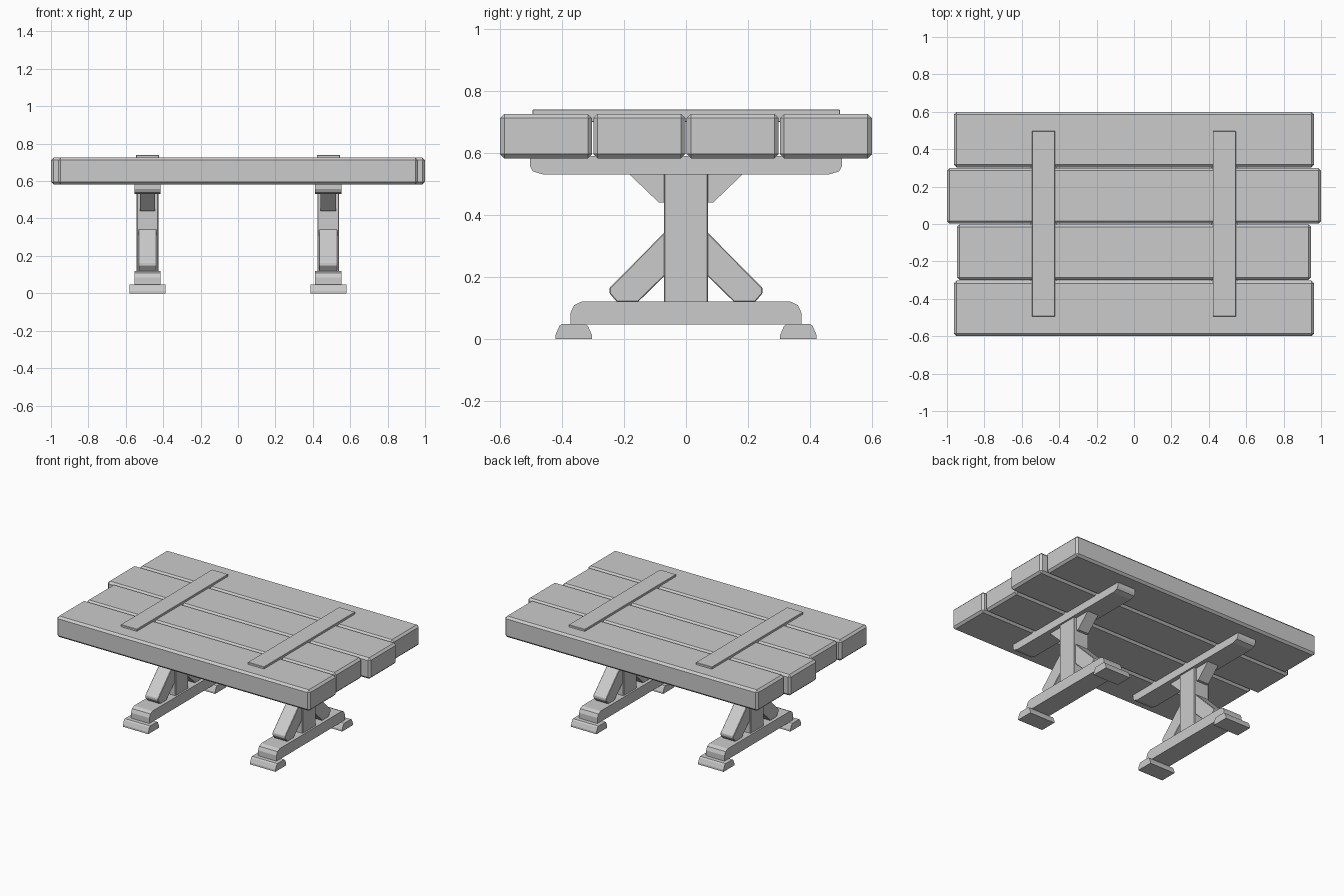
import bpy, bmesh

if "Cube" in bpy.data.objects:
    bpy.data.objects.remove(bpy.data.objects["Cube"])


def finish(bm, name, bevel):
    bmesh.ops.recalc_face_normals(bm, faces=bm.faces)
    mesh = bpy.data.meshes.new(name)
    bm.to_mesh(mesh)
    bm.free()
    obj = bpy.data.objects.new(name, mesh)
    bpy.context.collection.objects.link(obj)
    if bevel:
        mod = obj.modifiers.new("Chamfer", 'BEVEL')
        mod.width = bevel
        mod.segments = 1
        mod.limit_method = 'ANGLE'
    return obj


def extrude_profile(name, pts, xc, width, bevel=0.0):
    """Extrude a (y, z) outline along x, centred on xc."""
    bm = bmesh.new()
    face = bm.faces.new([bm.verts.new((xc - width / 2, y, z)) for y, z in pts])
    ret = bmesh.ops.extrude_face_region(bm, geom=[face])
    verts = [g for g in ret["geom"] if isinstance(g, bmesh.types.BMVert)]
    bmesh.ops.translate(bm, verts=verts, vec=(width, 0, 0))
    return finish(bm, name, bevel)


def box(name, xc, width, y0, y1, z0, z1, bevel=0.0):
    return extrude_profile(name, [(y0, z0), (y1, z0), (y1, z1), (y0, z1)],
                           xc, width, bevel)


def symmetric(half):
    """Complete a half outline (negative y) by mirroring it across y = 0."""
    return half + [(-y, z) for y, z in reversed(half)]


# Table top: four chunky planks of uneven length
for i, length in enumerate((1.926, 1.894, 2.0, 1.926)):
    y0 = -0.6 + 0.301 * i
    box(f"plank_{i + 1}", 0, length, y0, y0 + 0.297, 0.582, 0.726, 0.014)

# Outlines shared by both trestles
beam = symmetric([(-0.504, 0.59), (-0.504, 0.558), (-0.494, 0.54), (-0.46, 0.53)])
sill = symmetric([(-0.372, 0.046), (-0.372, 0.085), (-0.361, 0.109), (-0.337, 0.12)])
foot = [(-0.421, 0), (-0.421, 0.013), (-0.409, 0.041), (-0.4, 0.048),
        (-0.324, 0.048), (-0.316, 0.041), (-0.304, 0.013), (-0.304, 0)]
lower_brace = [(-0.06, 0.353), (-0.247, 0.164), (-0.247, 0.147), (-0.223, 0.119),
               (-0.155, 0.119), (-0.06, 0.212)]
upper_brace = [(-0.06, 0.535), (-0.187, 0.535), (-0.088, 0.44), (-0.06, 0.44)]

for side, xc in (("left", -0.484), ("right", 0.483)):
    # Strap on top, cross beam below
    box(f"{side}_top_strap", xc, 0.123, -0.495, 0.497, 0.70, 0.74, 0.002)
    extrude_profile(f"{side}_cross_beam", beam, xc, 0.14)
    # Post and base sill
    box(f"{side}_post", xc, 0.116, -0.071, 0.071, 0.11, 0.54, 0.004)
    extrude_profile(f"{side}_base_sill", sill, xc, 0.14)
    # Braces and feet, front and back
    for end, s in (("front", 1), ("back", -1)):
        for part, pts, width, bev in (("foot", foot, 0.193, 0),
                                      ("lower_brace", lower_brace, 0.098, 0.003),
                                      ("upper_brace", upper_brace, 0.082, 0)):
            extrude_profile(f"{side}_{end}_{part}", [(s * y, z) for y, z in pts],
                            xc, width, bev)
